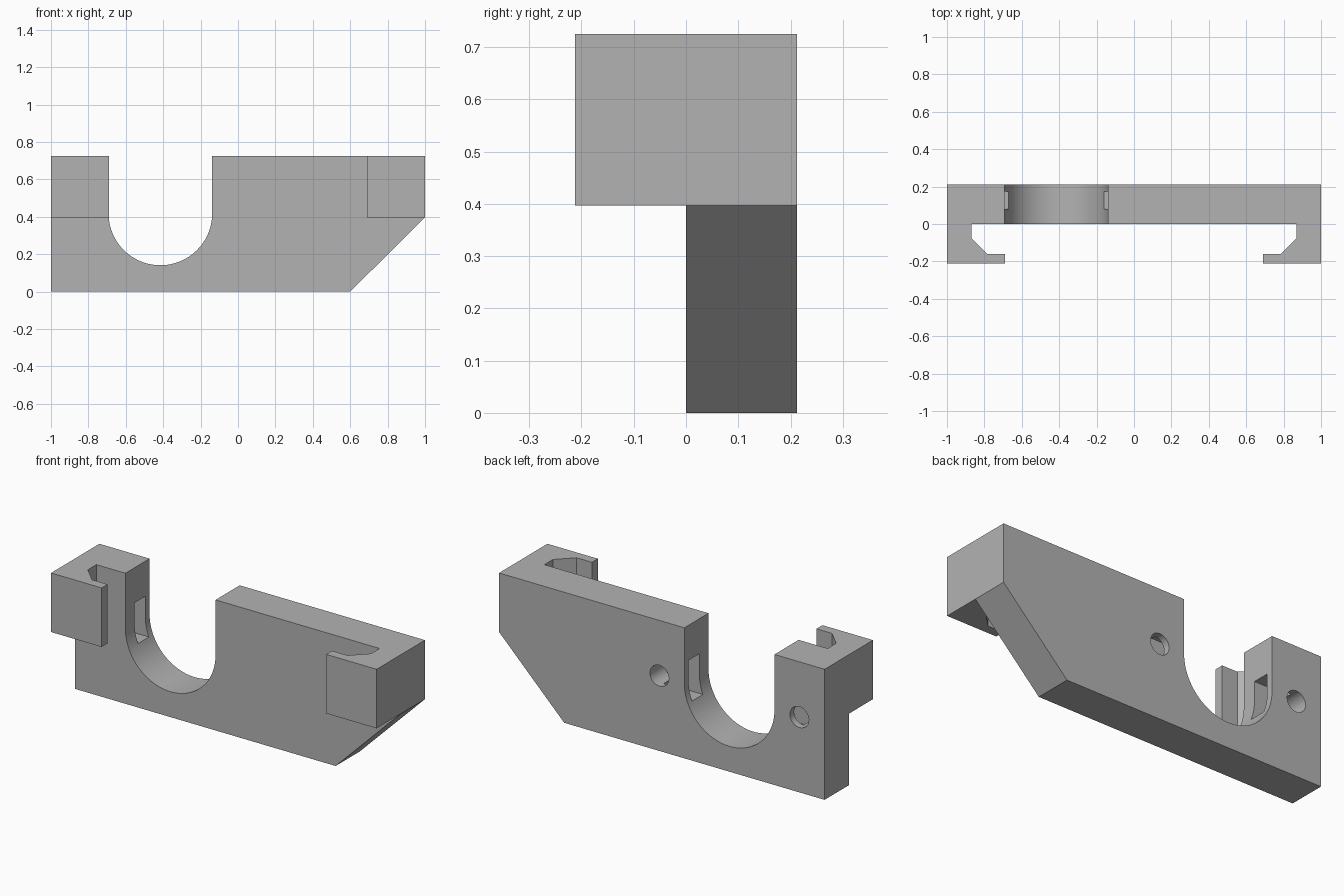
import bpy, bmesh, math
from mathutils import Vector

cube = bpy.data.objects.get("Cube")
if cube:
    bpy.data.objects.remove(cube, do_unlink=True)

grey = bpy.data.materials.new("plain grey")
grey.use_nodes = True
colour = (0.45, 0.45, 0.45, 1)
grey.diffuse_color = colour
grey.node_tree.nodes["Principled BSDF"].inputs["Base Color"].default_value = colour

TOP, BACK, HOOK_Z = 0.725, 0.212, 0.397
CX, CZ, R = -0.415, 0.418, 0.277      # cradle centre and radius


def prism(name, points, offset):
    """Extrude a flat outline along an offset vector."""
    bm = bmesh.new()
    face = bm.faces.new([bm.verts.new(p) for p in points])
    extruded = bmesh.ops.extrude_face_region(bm, geom=[face])["geom"]
    verts = [v for v in extruded if isinstance(v, bmesh.types.BMVert)]
    bmesh.ops.translate(bm, verts=verts, vec=Vector(offset))
    bmesh.ops.recalc_face_normals(bm, faces=bm.faces)
    mesh = bpy.data.meshes.new(name)
    bm.to_mesh(mesh)
    bm.free()
    mesh.materials.append(grey)
    obj = bpy.data.objects.new(name, mesh)
    bpy.context.collection.objects.link(obj)
    return obj


def arc(cx, cz, radius, start, end, steps):
    angles = [start + (end - start) * i / steps for i in range(steps + 1)]
    return [(cx + radius * math.cos(a), cz + radius * math.sin(a)) for a in angles]


# Plate with a round-bottomed cradle and a sloping corner
outline = [(-1, TOP), (-1, 0), (0.6, 0), (1, HOOK_Z), (1, TOP), (CX + R, TOP)]
outline += arc(CX, CZ, R, 0, -math.pi, 48) + [(CX - R, TOP)]
body = prism("clip_body", [(x, 0, z) for x, z in outline], (0, BACK, 0))

parts = []
# Mirrored hooks, reaching into the plate so they fuse with it
hook = [(1, 0.1), (1, -BACK), (0.69, -BACK), (0.69, -0.16), (0.785, -0.16),
        (0.87, -0.075), (0.87, 0.1)]
for side, name in ((-1, "right_hook"), (1, "left_hook")):
    points = [(side * x, y, HOOK_Z) for x, y in hook]
    parts.append((prism(name, points, (0, 0, TOP - HOOK_Z)), 'UNION'))

# Strap slots in the cradle walls, each meeting a round hole from the back
for side in (-1, 1):
    inner, outer = CX + side * 0.2, CX + side * 0.43
    slot = [(x, 0.08, z) for x, z in
            ((inner, 0.31), (outer, 0.31), (outer, 0.53), (inner, 0.53))]
    parts.append((prism("slot_cutter", slot, (0, 0.095, 0)), 'DIFFERENCE'))
    ring = arc(outer, CZ, 0.058, 0, math.tau, 32)[:-1]
    hole = [(x, 0.085, z) for x, z in ring]
    parts.append((prism("hole_cutter", hole, (0, 0.2, 0)), 'DIFFERENCE'))

for part, operation in parts:
    part.hide_render = True
    mod = body.modifiers.new(part.name, 'BOOLEAN')
    mod.object = part
    mod.operation = operation
    mod.solver = 'EXACT'

# Bake the fused shape and discard the helpers
bpy.context.view_layer.update()
evaluated = body.evaluated_get(bpy.context.evaluated_depsgraph_get())
mesh = bpy.data.meshes.new_from_object(evaluated)
body.modifiers.clear()
body.data = mesh
for part, _ in parts:
    bpy.data.objects.remove(part, do_unlink=True)

# Merge flat neighbours and smooth only the round surfaces
bm = bmesh.new()
bm.from_mesh(mesh)
bmesh.ops.remove_doubles(bm, verts=bm.verts, dist=0.0001)
bmesh.ops.dissolve_limit(bm, angle_limit=math.radians(0.5),
                         verts=bm.verts, edges=bm.edges)
bm.to_mesh(mesh)
bm.free()
bpy.ops.object.select_all(action='DESELECT')
body.select_set(True)
bpy.context.view_layer.objects.active = body
bpy.ops.object.shade_smooth_by_angle(angle=math.radians(25))
